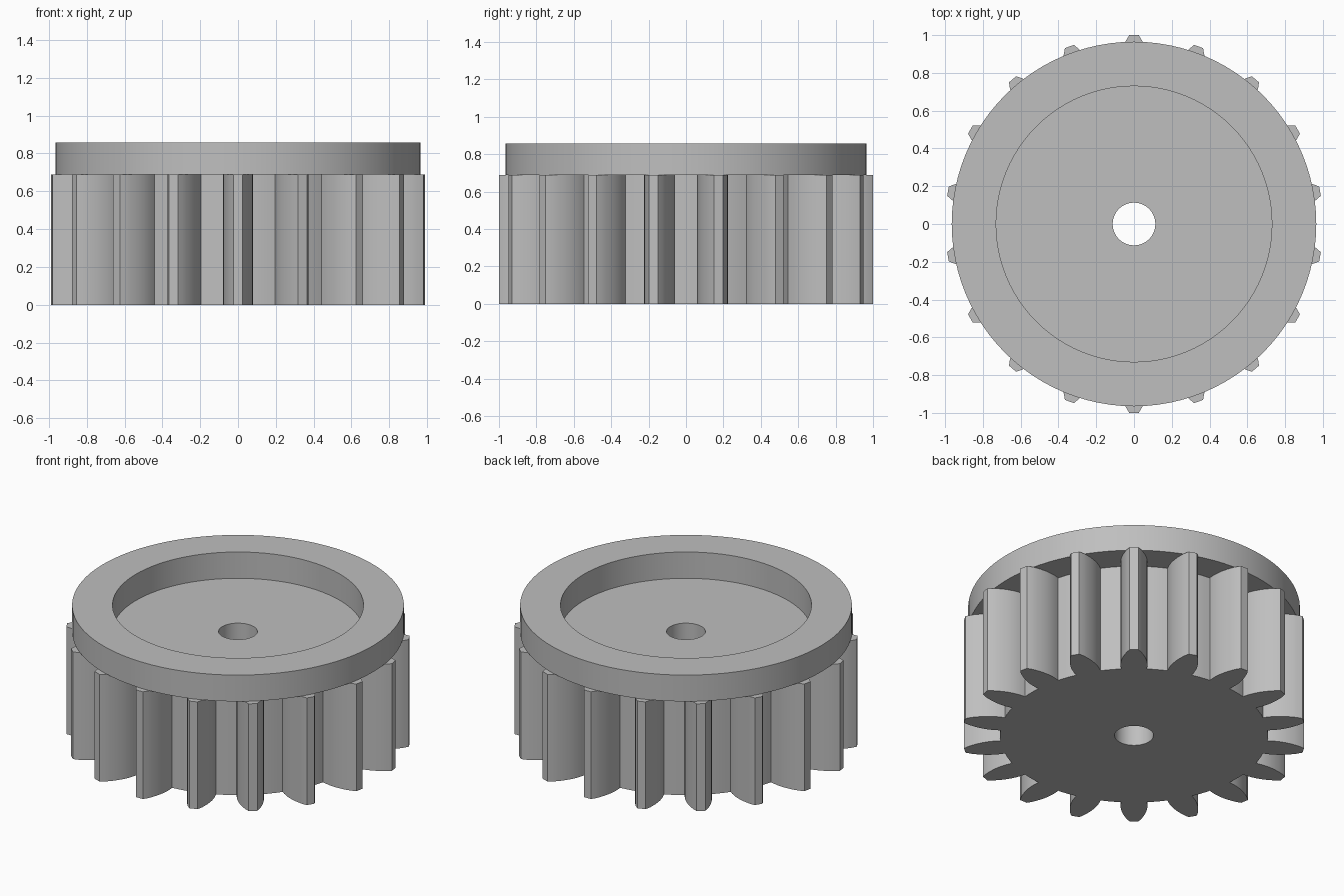
import bpy
import bmesh
import math

if "Cube" in bpy.data.objects:
    bpy.data.objects.remove(bpy.data.objects["Cube"])

TEETH = 18
ROOT_R, RIM_R, RECESS_R, BORE_R = 0.775, 0.965, 0.73, 0.113
GEAR_TOP, RIM_TOP = 0.688, 0.857

grey = bpy.data.materials.new("plain grey")
grey.diffuse_color = (0.52, 0.52, 0.52, 1)
grey.use_nodes = True
grey.node_tree.nodes["Principled BSDF"].inputs["Base Color"].default_value = grey.diffuse_color


def circle(radius, count):
    return [(radius * math.cos(math.tau * i / count),
             radius * math.sin(math.tau * i / count)) for i in range(count)]


def gear_outline():
    # Half tooth as (radius, half width), from root to tip
    flank = [(ROOT_R, 0.075), (0.80, 0.0775), (0.83, 0.078), (0.86, 0.0755),
             (0.89, 0.070), (0.92, 0.062), (0.945, 0.053), (0.97, 0.043), (1.0, 0.025)]
    tooth = [(r, -w) for r, w in flank] + [(r, w) for r, w in reversed(flank)]
    pitch = math.tau / TEETH
    root_half = math.atan2(0.075, ROOT_R)
    points = []
    for i in range(TEETH):
        a = math.pi / 2 + i * pitch
        c, s = math.cos(a), math.sin(a)
        for r, w in tooth:
            points.append((r * c - w * s, r * s + w * c))
        # Rounded floor of the gap
        for k in (1, 2, 3):
            b = a + root_half + (pitch - 2 * root_half) * k / 4
            points.append((0.779 * math.cos(b), 0.779 * math.sin(b)))
    return points


def plate(name, outer, inner, z0, z1):
    """Flat ring between two outlines, extruded from z0 to z1."""
    bm = bmesh.new()
    edges = []
    for loop in (outer, inner):
        verts = [bm.verts.new((x, y, z0)) for x, y in loop]
        edges += [bm.edges.new((v, verts[(i + 1) % len(verts)]))
                  for i, v in enumerate(verts)]
    bmesh.ops.triangle_fill(bm, edges=edges, use_beauty=True, normal=(0, 0, 1))
    result = bmesh.ops.extrude_face_region(bm, geom=bm.faces[:], use_keep_orig=True)
    top = [g for g in result["geom"] if isinstance(g, bmesh.types.BMVert)]
    bmesh.ops.translate(bm, verts=top, vec=(0, 0, z1 - z0))
    bmesh.ops.recalc_face_normals(bm, faces=bm.faces[:])
    mesh = bpy.data.meshes.new(name)
    bm.to_mesh(mesh)
    bm.free()
    mesh.materials.append(grey)
    obj = bpy.data.objects.new(name, mesh)
    bpy.context.collection.objects.link(obj)
    bpy.ops.object.select_all(action='DESELECT')
    obj.select_set(True)
    bpy.context.view_layer.objects.active = obj
    bpy.ops.object.shade_smooth_by_angle(angle=math.radians(25))
    return obj


# Toothed body with the axle bore
plate("gear_body", gear_outline(), circle(BORE_R, 48), 0, GEAR_TOP)
# Raised rim around the recess
plate("rim", circle(RIM_R, 96), circle(RECESS_R, 96), GEAR_TOP, RIM_TOP)
